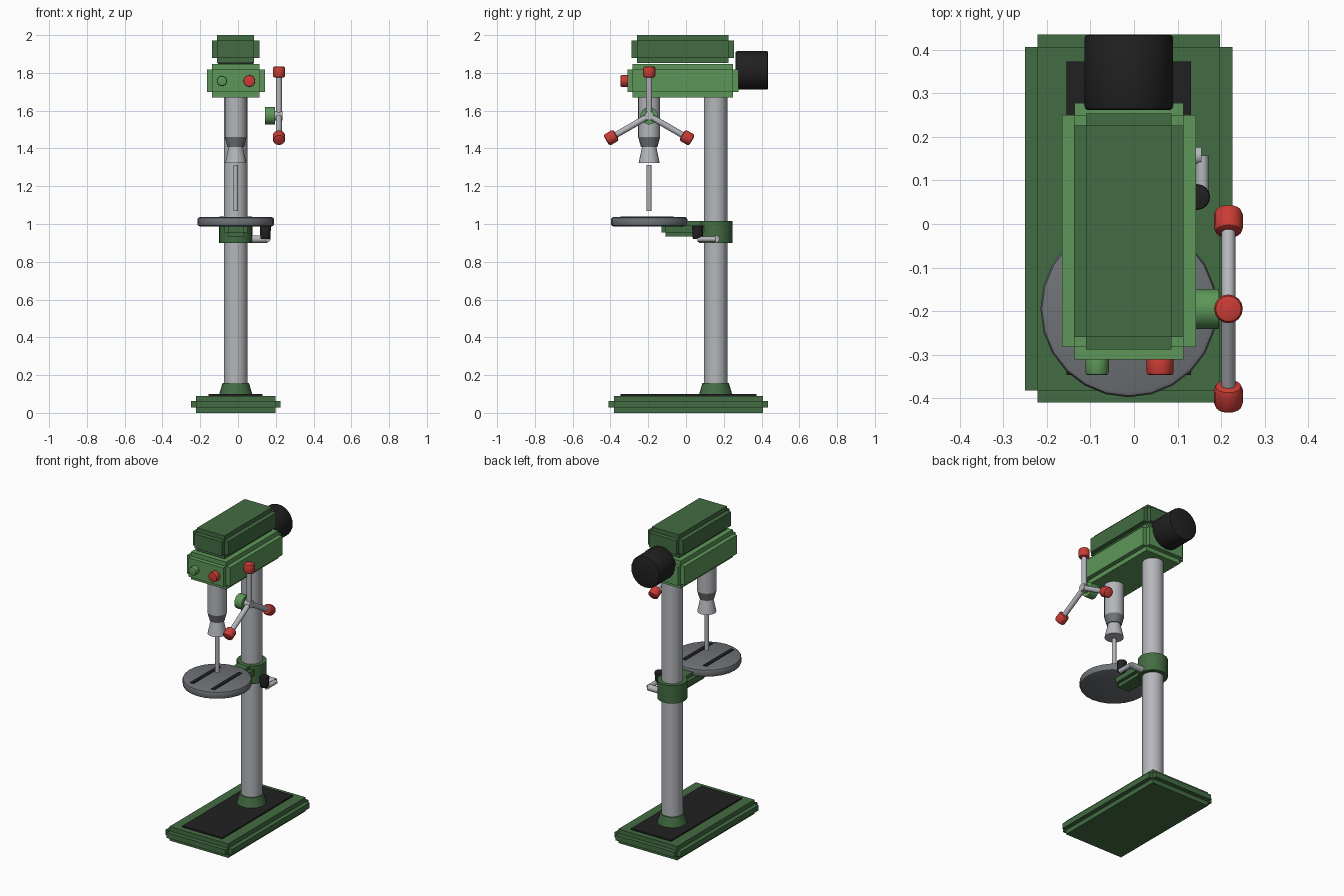
import bpy, bmesh, math
from mathutils import Vector, Matrix

cube = bpy.data.objects.get("Cube")
if cube:
    bpy.data.objects.remove(cube, do_unlink=True)


def material(name, rgb):
    m = bpy.data.materials.new(name)
    m.use_nodes = True
    m.diffuse_color = (*rgb, 1)
    m.node_tree.nodes["Principled BSDF"].inputs["Base Color"].default_value = (*rgb, 1)
    return m


DARK_GREEN = material("dark green", (0.055, 0.15, 0.055))
GREEN = material("light green", (0.11, 0.31, 0.10))
STEEL = material("bright steel", (0.46, 0.47, 0.50))
IRON = material("grey iron", (0.16, 0.17, 0.185))
RED = material("red", (0.60, 0.045, 0.035))
BLACK = material("black", (0.015, 0.015, 0.015))

CX = -0.012      # centre line of the machine
COL_Y = 0.157    # column axis
DRILL_Y = -0.195  # spindle axis


def finish(name, bm, mat):
    mesh = bpy.data.meshes.new(name)
    bm.to_mesh(mesh)
    bm.free()
    mesh.materials.append(mat)
    ob = bpy.data.objects.new(name, mesh)
    bpy.context.collection.objects.link(ob)
    return ob


def add_box(bm, centre, size):
    mat = Matrix.Translation(centre) @ Matrix.Diagonal((*size, 1))
    bmesh.ops.create_cube(bm, size=1, matrix=mat)


def box(name, centre, size, mat):
    bm = bmesh.new()
    add_box(bm, centre, size)
    return finish(name, bm, mat)


def stepped_box(name, lo, hi, step, mat):
    """Block with notched edges: three crossing boxes, one full length per axis."""
    lo, hi = Vector(lo), Vector(hi)
    bm = bmesh.new()
    for axis in range(3):
        size = hi - lo - Vector((2 * step,) * 3)
        size[axis] += 2 * step
        add_box(bm, (lo + hi) / 2, size)
    return finish(name, bm, mat)


def rod(name, start, end, r1, mat, r2=None, sides=24, bevel=0):
    """Cylinder or cone between two points."""
    start, end = Vector(start), Vector(end)
    axis = end - start
    turn = axis.to_track_quat('Z', 'Y').to_matrix().to_4x4()
    bm = bmesh.new()
    bmesh.ops.create_cone(bm, cap_ends=True, segments=sides, radius1=r1,
                          radius2=r1 if r2 is None else r2, depth=axis.length,
                          matrix=Matrix.Translation((start + end) / 2) @ turn)
    if bevel:
        rims = [e for e in bm.edges if any(len(f.verts) > 4 for f in e.link_faces)]
        bmesh.ops.bevel(bm, geom=rims, offset=bevel, segments=2, profile=0.5,
                        affect='EDGES')
    ob = finish(name, bm, mat)
    bpy.context.view_layer.objects.active = ob
    ob.select_set(True)
    bpy.ops.object.shade_smooth_by_angle(angle=math.radians(35))
    ob.select_set(False)
    return ob


def upright(name, y, z1, z2, r1, mat, **kw):
    return rod(name, (CX, y, z1), (CX, y, z2), r1, mat, **kw)


# Base and column
stepped_box("base", (-0.25, -0.41, 0), (0.226, 0.435, 0.09), 0.028, DARK_GREEN)
box("base_mat", (CX, 0.013, 0.092), (0.286, 0.72, 0.014), BLACK)
upright("column_flange", COL_Y, 0.09, 0.158, 0.09, DARK_GREEN, r2=0.07)
upright("column", COL_Y, 0.09, 1.70, 0.0625, STEEL, sides=32)

# Head, belt cover and motor
stepped_box("head", (-0.165, -0.311, 1.67), (0.142, 0.278, 1.847), 0.028, GREEN)
stepped_box("belt_cover", (-0.138, -0.288, 1.852), (0.114, 0.254, 2.0), 0.028, DARK_GREEN)
rod("motor", (CX, 0.262, 1.813), (CX, 0.435, 1.813), 0.102, BLACK, bevel=0.008)

# Switch buttons
for name, x, r, mat in (("start_button", -0.085, 0.027, GREEN),
                        ("stop_button", 0.06, 0.031, RED)):
    rod(name, (x, -0.30, 1.757), (x, -0.347, 1.757), r, mat, sides=16, bevel=0.006)

# Spindle, chuck and drill bit
upright("quill", DRILL_Y, 1.46, 1.69, 0.058, STEEL)
upright("quill_collar", DRILL_Y, 1.408, 1.46, 0.044, IRON, r2=0.058)
upright("chuck", DRILL_Y, 1.322, 1.408, 0.056, STEEL, r2=0.038)
upright("drill_bit", DRILL_Y, 1.07, 1.312, 0.013, STEEL, sides=12)

# Work table with two slots
upright("table", DRILL_Y, 0.988, 1.036, 0.203, IRON, bevel=0.012)
for side, name in ((1, "left_slot"), (-1, "right_slot")):
    box(name, (CX + side * 0.075, DRILL_Y - 0.012, 1.037), (0.024, 0.28, 0.006), BLACK)

# Table bracket
stepped_box("table_arm", (-0.075, -0.13, 0.933), (0.051, 0.12, 1.015), 0.022, DARK_GREEN)
upright("table_collar", COL_Y, 0.90, 1.016, 0.088, DARK_GREEN)

# Clamp lever
rod("clamp_bolt", (0.05, COL_Y, 0.92), (0.155, COL_Y, 0.92), 0.02, STEEL, sides=16)
rod("clamp_lever", (0.157, COL_Y, 0.92), (0.157, 0.062, 0.92), 0.015, STEEL, sides=12)
rod("clamp_grip", (0.145, 0.062, 0.92), (0.145, 0.062, 0.99), 0.026, BLACK,
    r2=0.03, sides=16, bevel=0.006)

# Feed handle with three spokes
HUB_Z, WHEEL_X = 1.573, 0.217
rod("feed_hub", (0.142, DRILL_Y, HUB_Z), (0.195, DRILL_Y, HUB_Z), 0.046, GREEN)
rod("feed_shaft", (0.19, DRILL_Y, HUB_Z), (0.235, DRILL_Y, HUB_Z), 0.024, STEEL, sides=16)
hub = Vector((WHEEL_X, DRILL_Y, HUB_Z))
for i in range(3):
    a = math.tau * i / 3
    out = Vector((0, math.sin(a), math.cos(a)))
    rod(f"feed_spoke_{i + 1}", hub, hub + out * 0.21, 0.016, STEEL, sides=12)
    rod(f"feed_knob_{i + 1}", hub + out * 0.202, hub + out * 0.262, 0.033, RED,
        sides=16, bevel=0.012)
